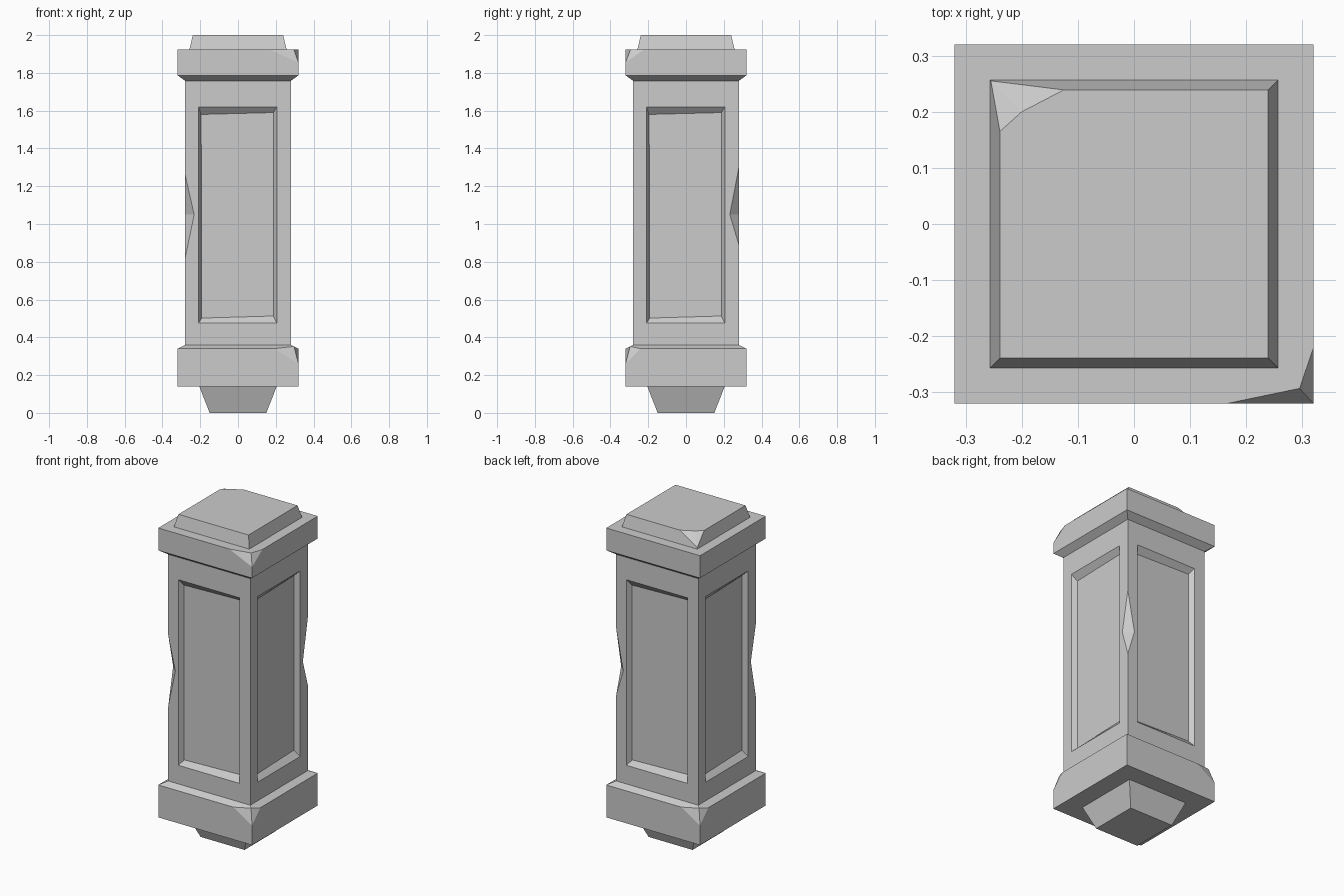
import bpy, bmesh, math
from mathutils import Vector, Matrix

if "Cube" in bpy.data.objects:
    bpy.data.objects.remove(bpy.data.objects["Cube"])


def finish(bm, name):
    bmesh.ops.recalc_face_normals(bm, faces=bm.faces)
    mesh = bpy.data.meshes.new(name)
    bm.to_mesh(mesh)
    bm.free()
    obj = bpy.data.objects.new(name, mesh)
    bpy.context.collection.objects.link(obj)
    return obj


def square_stack(profile):
    """Solid made of square sections, profile = (half width, z)."""
    bm = bmesh.new()
    rings = [[bm.verts.new((sx * h, sy * h, z))
              for sx, sy in ((-1, -1), (1, -1), (1, 1), (-1, 1))] for h, z in profile]
    for a, b in zip(rings, rings[1:]):
        for i in range(4):
            j = (i + 1) % 4
            bm.faces.new((a[i], a[j], b[j], b[i]))
    bm.faces.new(rings[0][::-1])
    bm.faces.new(rings[-1])
    return bm


def chip(bm, left, inner, right, low, turn=0):
    """Break off a top corner with two planes meeting in a ridge inner-low."""
    rot = Matrix.Rotation(math.radians(turn), 3, 'Z')
    left, inner, right, low = (rot @ Vector(p) for p in (left, inner, right, low))
    for side in (left, right):
        n = (side - inner).cross(low - inner).normalized()
        if n.dot(inner) < n.dot(Vector((0, 0, inner.z - 0.5))):
            n = -n
        cut = bmesh.ops.bisect_plane(bm, geom=bm.verts[:] + bm.edges[:] + bm.faces[:],
                                     plane_co=inner, plane_no=n, clear_outer=True, dist=1e-5)
        edges = [e for e in bm.edges if e.is_boundary]
        bmesh.ops.holes_fill(bm, edges=edges, sides=0)


# Foot
finish(square_stack([(0.15, 0), (0.205, 0.14)]), "foot")

# Base block with two broken corners
bm = square_stack([(0.32, 0.14), (0.32, 0.34), (0.28, 0.36)])
for turn in (0, 180):
    chip(bm, (0.19, -0.32, 0.34), (0.296, -0.296, 0.352),
         (0.32, -0.24, 0.34), (0.32, -0.32, 0.26), turn)
finish(bm, "base_block")

# Cap slab with one broken corner
bm = square_stack([(0.28, 1.758), (0.32, 1.787), (0.32, 1.925)])
chip(bm, (0.165, -0.32, 1.925), (0.295, -0.293, 1.925),
     (0.32, -0.22, 1.925), (0.32, -0.32, 1.855))
finish(bm, "cap_slab")

# Top plate with one broken corner
bm = square_stack([(0.257, 1.925), (0.239, 2.0)])
chip(bm, (-0.125, 0.239, 2.0), (-0.2, 0.2, 2.0),
     (-0.239, 0.165, 2.0), (-0.255, 0.255, 1.933))
finish(bm, "top_plate")

# Shaft: four equal sides, each with a sunken panel
H, DEPTH = 0.28, 0.03
edge = [(-H, 0.36), (H, 0.36), (H, 1.76), (-H, 1.76)]
frame = [(-0.21, 0.475), (0.206, 0.475), (0.206, 1.62), (-0.21, 1.62)]
panel = [(-0.192, 0.502), (0.187, 0.513), (0.187, 1.59), (-0.195, 1.58)]
bm = bmesh.new()
for k in range(4):
    rot = Matrix.Rotation(k * math.pi / 2, 3, 'Z')
    loops = [[bm.verts.new(rot @ Vector((x, -H + d, z))) for x, z in pts]
             for pts, d in ((edge, 0), (frame, 0), (panel, DEPTH))]
    for a, b in zip(loops, loops[1:]):
        for i in range(4):
            j = (i + 1) % 4
            bm.faces.new((a[i], a[j], b[j], b[i]))
    bm.faces.new(loops[2])
bmesh.ops.remove_doubles(bm, verts=bm.verts, dist=1e-4)
bmesh.ops.holes_fill(bm, edges=[e for e in bm.edges if e.is_boundary], sides=4)
shaft = finish(bm, "shaft")

# Wedge-shaped nicks in two opposite shaft edges
for s, lo, hi in ((-1, 0.82, 1.26), (1, 0.89, 1.3)):
    mid, deep, rim = 1.05, 0.362, H * math.sqrt(2)
    d = Vector((s, s, 0)).normalized()
    t = Vector((-d.y, d.x, 0))
    bm = bmesh.new()
    for w in (-0.3, 0.3):
        for dist, z in ((deep, mid), (2 * rim - deep, 2 * hi - mid), (2 * rim - deep, 2 * lo - mid)):
            bm.verts.new(d * dist + t * w + Vector((0, 0, z)))
    bmesh.ops.convex_hull(bm, input=bm.verts)
    cutter = finish(bm, "nick_cutter")
    cutter.hide_render = True
    cutter.hide_set(True)
    mod = shaft.modifiers.new("nick", 'BOOLEAN')
    mod.operation = 'DIFFERENCE'
    mod.solver = 'EXACT'
    mod.object = cutter
